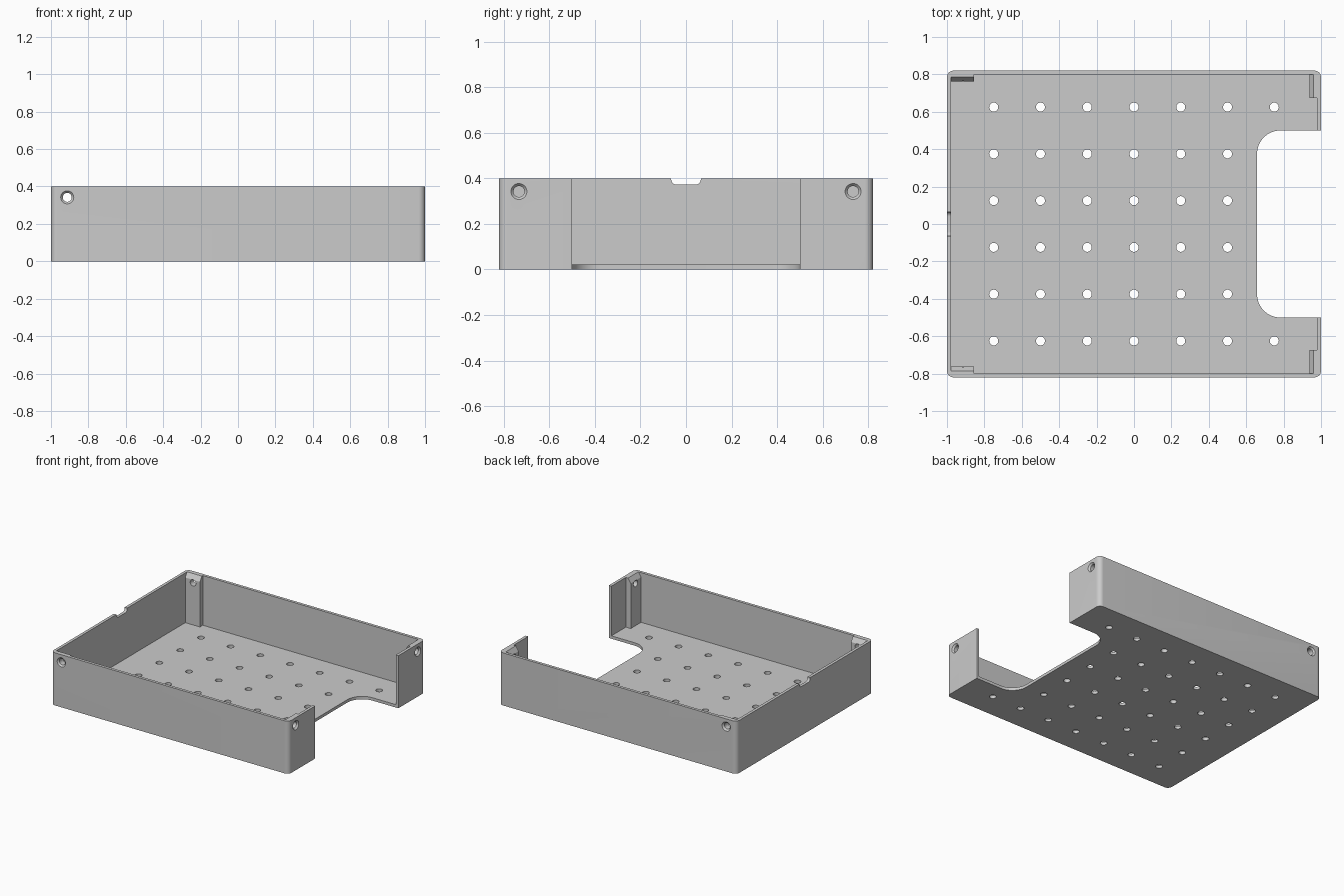
import bpy, bmesh, math
from mathutils import Matrix, Vector

cube = bpy.data.objects.get("Cube")
if cube:
    bpy.data.objects.remove(cube, do_unlink=True)

# Main sizes
HX, HY, HZ = 1.0, 0.82, 0.4
WALL = 0.022
HOLE_R, SINK_R = 0.024, 0.035

grey = bpy.data.materials.new("light grey")
grey.use_nodes = True
grey.diffuse_color = (0.6, 0.6, 0.6, 1)
grey.node_tree.nodes["Principled BSDF"].inputs["Base Color"].default_value = (0.6, 0.6, 0.6, 1)

# Axis frames: local x, y are the profile plane, local z the extrusion
ALONG_X = Matrix(((0, 0, 1), (1, 0, 0), (0, 1, 0))).to_4x4()
ALONG_Y = Matrix(((0, 1, 0), (0, 0, 1), (1, 0, 0))).to_4x4()
UP = Matrix.Identity(4)


def rounded_rect(x0, x1, y0, y1, r, steps=10):
    corners = [(x1 - r, y1 - r), (x0 + r, y1 - r), (x0 + r, y0 + r), (x1 - r, y0 + r)]
    pts = []
    for i, (cx, cy) in enumerate(corners):
        for k in range(steps + 1):
            a = math.pi / 2 * (i + k / steps)
            pts.append((cx + r * math.cos(a), cy + r * math.sin(a)))
    return pts


def circle(cx, cy, r, n=32):
    return [(cx + r * math.cos(math.tau * k / n), cy + r * math.sin(math.tau * k / n))
            for k in range(n)]


def loft(bm, rings):
    """Closed solid through a list of equal rings."""
    loops = [[bm.verts.new(p) for p in ring] for ring in rings]
    bm.faces.new(loops[0])
    bm.faces.new(loops[-1])
    n = len(loops[0])
    for a, b in zip(loops, loops[1:]):
        for i in range(n):
            j = (i + 1) % n
            bm.faces.new((a[i], a[j], b[j], b[i]))


def prism(bm, pts, d0, d1, frame=UP):
    loft(bm, [[frame @ Vector((u, v, d)) for u, v in pts] for d in (d0, d1)])


def finish(bm, name):
    bmesh.ops.recalc_face_normals(bm, faces=bm.faces)
    mesh = bpy.data.meshes.new(name)
    bm.to_mesh(mesh)
    bm.free()
    obj = bpy.data.objects.new(name, mesh)
    bpy.context.collection.objects.link(obj)
    mesh.materials.append(grey)
    return obj


def cut(target, cutter):
    cutter.hide_render = True
    mod = target.modifiers.new("cut", 'BOOLEAN')
    mod.operation = 'DIFFERENCE'
    mod.solver = 'EXACT'
    mod.object = cutter
    bpy.ops.object.select_all(action='DESELECT')
    bpy.context.view_layer.objects.active = target
    target.select_set(True)
    bpy.ops.object.modifier_apply(modifier=mod.name)
    bpy.data.objects.remove(cutter, do_unlink=True)


# Outer block with rounded upright corners
bm = bmesh.new()
prism(bm, rounded_rect(-HX, HX, -HY, HY, 0.035), 0, HZ)
tray = finish(bm, "tray")

# Inner cavity, kept clear of the four screw bosses
bm = bmesh.new()
prism(bm, rounded_rect(-HX + WALL, HX - WALL, -HY + WALL, HY - WALL, 0.013), WALL, HZ + 0.1)
cavity = finish(bm, "cavity_cutter")


def boss_profile(inner, lip):
    return [(inner, -0.1), (inner, 0.365), (lip, HZ), (lip, 0.6), (1.2, 0.6), (1.2, -0.1)]


for side in (-1, 1):
    # boss on the long wall
    bm = bmesh.new()
    prism(bm, [(side * y, z) for y, z in boss_profile(0.763, 0.786)], -1.1, -0.855, ALONG_X)
    cut(cavity, finish(bm, "long_wall_boss"))
    # boss on the open end wall
    bm = bmesh.new()
    prism(bm, [(z, x) for x, z in boss_profile(0.937, 0.96)], side * 0.674, side * 1.1, ALONG_Y)
    cut(cavity, finish(bm, "end_wall_boss"))
cut(tray, cavity)

# Large opening through the end wall and floor
bm = bmesh.new()
prism(bm, rounded_rect(0.658, 1.4, -0.5, 0.5, 0.125, 16), -0.1, 0.5)
cut(tray, finish(bm, "opening_cutter"))

# Small cable notch in the closed end wall
bm = bmesh.new()
prism(bm, rounded_rect(-0.065, 0.065, 0.372, 0.5, 0.024), -1.1, -0.9, ALONG_X)
cut(tray, finish(bm, "notch_cutter"))

# Grid of floor holes
bm = bmesh.new()
for i in range(7):
    for j in range(6):
        if i < 6 or j in (0, 5):
            prism(bm, circle((i - 3) * 0.25, (j - 2.5) * 0.25, HOLE_R), -0.1, 0.1)
cut(tray, finish(bm, "floor_hole_cutter"))


# Countersunk screw holes through the bosses
def drill(bm, u, v, surface, side, frame):
    steps = [(SINK_R, 0.03), (SINK_R, 0), (HOLE_R, -0.012), (HOLE_R, -0.12)]
    loft(bm, [[frame @ Vector((a, b, side * (surface + d))) for a, b in circle(u, v, r)]
              for r, d in steps])


bm = bmesh.new()
for side in (-1, 1):
    drill(bm, 0.342, -0.913, HY, side, ALONG_Y)
    drill(bm, side * 0.733, 0.342, HX, 1, ALONG_X)
cut(tray, finish(bm, "screw_hole_cutter"))

# Smooth round parts, keep edges sharp
bpy.ops.object.select_all(action='DESELECT')
tray.select_set(True)
bpy.context.view_layer.objects.active = tray
bpy.ops.object.shade_smooth_by_angle(angle=math.radians(30))
